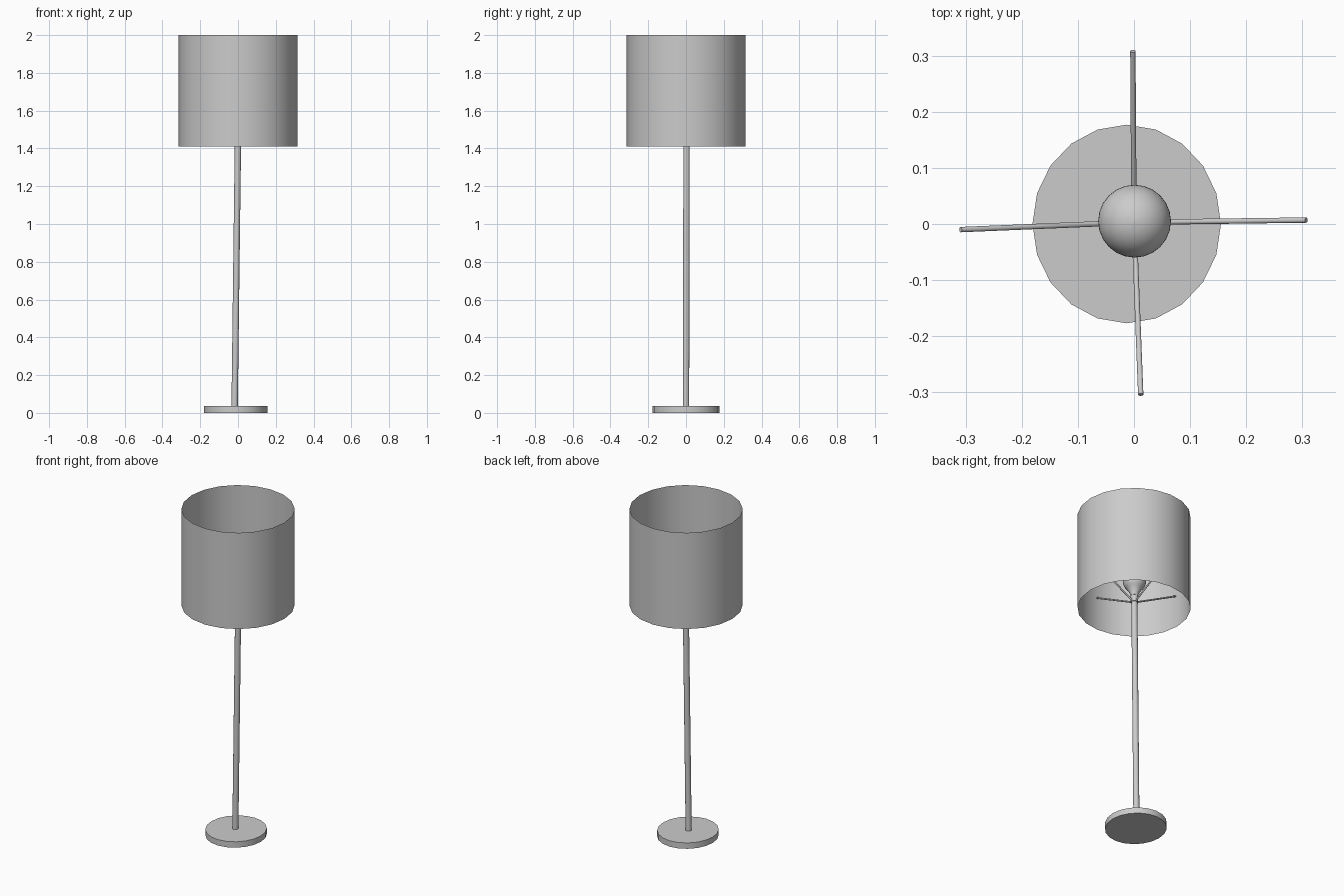
import bpy, math
from mathutils import Vector

if "Cube" in bpy.data.objects:
    bpy.data.objects.remove(bpy.data.objects["Cube"])


def smooth(obj):
    bpy.ops.object.select_all(action='DESELECT')
    obj.select_set(True)
    bpy.context.view_layer.objects.active = obj
    bpy.ops.object.shade_smooth_by_angle(angle=math.radians(40))


def rod(name, a, b, radius, sides, caps='NGON'):
    a, b = Vector(a), Vector(b)
    d = b - a
    bpy.ops.mesh.primitive_cylinder_add(
        vertices=sides, radius=radius, depth=d.length, end_fill_type=caps,
        location=(a + b) / 2, rotation=d.to_track_quat('Z', 'Y').to_euler())
    obj = bpy.context.object
    obj.name = name
    smooth(obj)
    return obj


def lathe(name, profile, centre, sides):
    verts, faces = [], []
    for r, z in profile:
        for i in range(sides):
            t = 2 * math.pi * i / sides
            verts.append((r * math.cos(t), r * math.sin(t), z))
    for k in range(len(profile) - 1):
        for i in range(sides):
            j = (i + 1) % sides
            faces.append((k * sides + i, k * sides + j,
                          (k + 1) * sides + j, (k + 1) * sides + i))
    last = (len(profile) - 1) * sides
    faces.append(tuple(range(sides))[::-1])
    faces.append(tuple(range(last, last + sides)))
    mesh = bpy.data.meshes.new(name)
    mesh.from_pydata(verts, [], faces)
    obj = bpy.data.objects.new(name, mesh)
    obj.location = centre
    bpy.context.collection.objects.link(obj)
    smooth(obj)
    return obj


# Base disc, slightly oval and off-centre
base = rod("base", (-0.013, 0, 0), (-0.013, 0, 0.036), 0.177, 20)
base.scale.x = 0.168 / 0.177

# Slightly leaning pole
rod("pole", (-0.018, 0, 0.03), (0.0, 0.003, 1.46), 0.017, 16)

# Open, thin drum shade
rod("shade", (0, 0, 1.41), (0, 0, 2.0), 0.315, 20, 'NOTHING')

# Bulb with tapered neck, standing on a small socket
rod("socket", (0, 0.004, 1.445), (0, 0.004, 1.49), 0.021, 16)
R, zc = 0.065, 1.58
profile = [(0.021, 1.485), (0.024, 1.5)]
for i in range(13):
    a = math.radians(-50 + i * 138 / 12)
    profile.append((R * math.cos(a), zc + R * math.sin(a)))
lathe("bulb", profile, (0.001, 0.005, 0), 24)

# Four arms rising from the pole top to the shade
hub = (0.0, 0.003, 1.445)
for name, x, y in (("right", 0.307, 0.007), ("left", -0.309, -0.010),
                   ("back", -0.002, 0.308), ("front", 0.012, -0.304)):
    rod(name + "_arm", hub, (x, y, 1.605), 0.005, 10)
